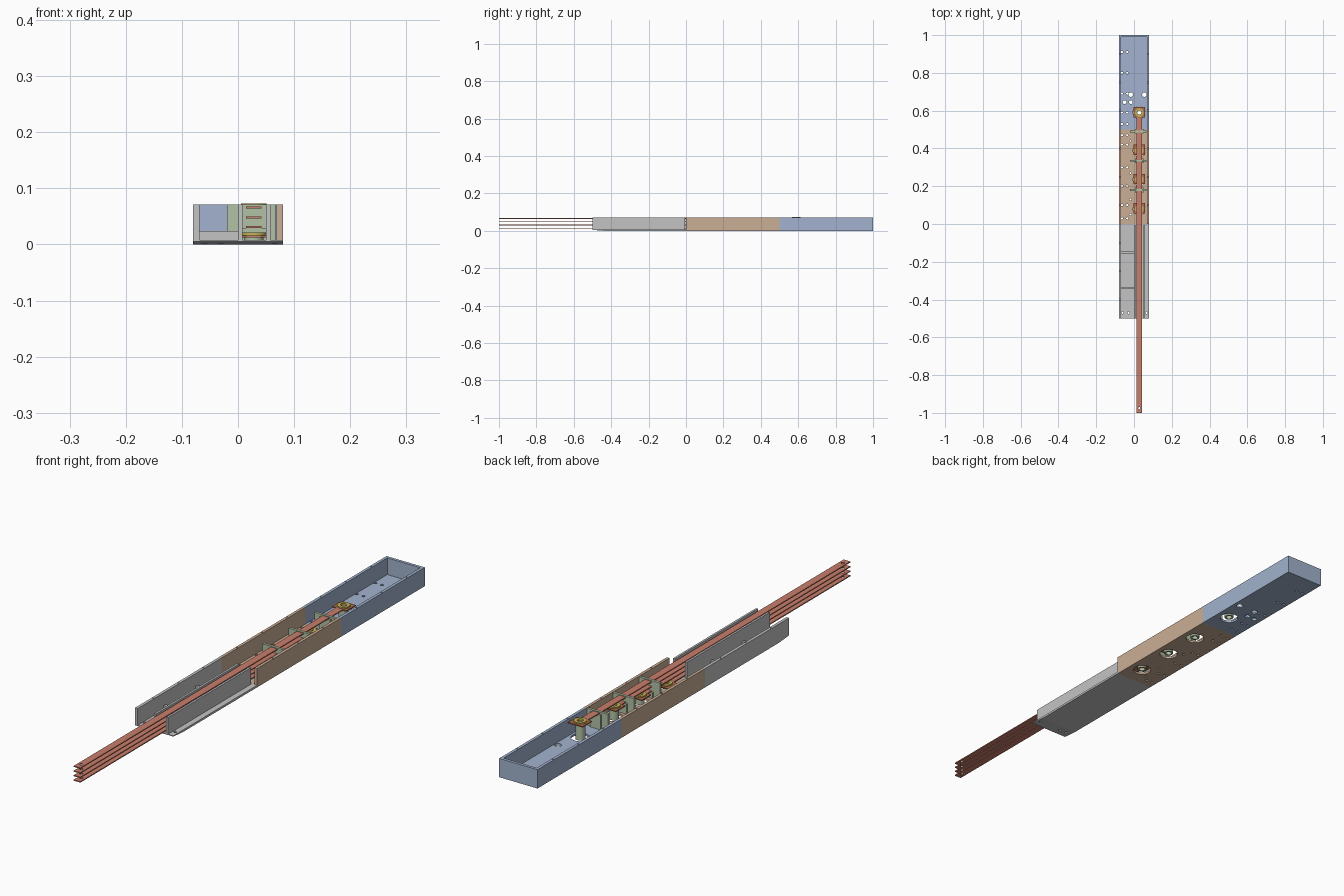
import bpy, bmesh
from mathutils import Matrix

cube = bpy.data.objects.get("Cube")
if cube:
    bpy.data.objects.remove(cube, do_unlink=True)


def material(name, *rgb):
    m = bpy.data.materials.new(name)
    m.use_nodes = True
    m.diffuse_color = (*rgb, 1)
    bsdf = next(n for n in m.node_tree.nodes if n.type == 'BSDF_PRINCIPLED')
    bsdf.inputs["Base Color"].default_value = (*rgb, 1)
    return m


GREY = material("light grey", .55, .55, .56)
TAN = material("tan", .59, .42, .30)
BLUE = material("pale blue", .36, .45, .62)
COPPER = material("copper red", .58, .21, .15)
BROWN = material("copper brown", .45, .15, .07)
GREEN = material("sage green", .45, .54, .38)
OLIVE = material("olive yellow", .55, .45, .10)


def finish(name, bm, mat):
    bmesh.ops.recalc_face_normals(bm, faces=bm.faces)
    mesh = bpy.data.meshes.new(name)
    bm.to_mesh(mesh)
    bm.free()
    if mat:
        mesh.materials.append(mat)
    ob = bpy.data.objects.new(name, mesh)
    bpy.context.collection.objects.link(ob)
    return ob


def add_box(bm, x, y, z):
    """Add a box given (min, max) pairs."""
    size = [b - a for a, b in (x, y, z)]
    mid = [(a + b) / 2 for a, b in (x, y, z)]
    bmesh.ops.create_cube(bm, size=1, matrix=Matrix.Translation(mid) @ Matrix.Diagonal((*size, 1)))


def boxes(name, mat, *parts):
    bm = bmesh.new()
    for p in parts:
        add_box(bm, *p)
    return finish(name, bm, mat)


def add_cyl(bm, x, y, z, r, sides=24):
    bmesh.ops.create_cone(bm, cap_ends=True, segments=sides, radius1=r, radius2=r,
                          depth=z[1] - z[0], matrix=Matrix.Translation((x, y, sum(z) / 2)))


def drill(ob, holes, z=(-.05, .15)):
    """Cut vertical holes (x, y, radius) through a part."""
    bm = bmesh.new()
    for x, y, r in holes:
        add_cyl(bm, x, y, z, r, 24 if r > .008 else 10)
    cutter = finish("hole_cutter", bm, None)
    cutter.hide_render = True
    mod = ob.modifiers.new("holes", 'BOOLEAN')
    mod.operation, mod.solver, mod.object = 'DIFFERENCE', 'EXACT', cutter
    graph = bpy.context.evaluated_depsgraph_get()
    result = bpy.data.meshes.new_from_object(ob.evaluated_get(graph))
    ob.modifiers.clear()
    ob.data = result
    bpy.data.objects.remove(cutter, do_unlink=True)


def tube(name, mat, x, y, z, r, inner):
    bm = bmesh.new()
    add_cyl(bm, x, y, z, r, 32)
    ob = finish(name, bm, mat)
    drill(ob, [(x, y, inner)])
    bpy.ops.object.select_all(action='DESELECT')
    ob.select_set(True)
    bpy.context.view_layer.objects.active = ob
    bpy.ops.object.shade_smooth_by_angle()


W, T, H, FLOOR = .08, .011, .071, .008
BAR_X = .028
TERMINALS = [.08, .236, .39, .59]
LEVELS = [.014, .031, .048, .066]

# Tray floors with mounting holes
small = [(x, y, .006) for y in (.03, .1, .2, .3, .42, .47, .53, .59, .69, .8, .91)
         for x in (-.064, -.036)]
small += [(-.018, y, .005) for y in (.05, .13, .27, .44)]
large = [(-.017, .685, .012), (.055, .685, .012), (-.05, .645, .01), (-.017, .645, .01)]
wells = [(BAR_X, y, .033) for y in TERMINALS]
all_holes = small + large + wells
for name, mat, y0, y1 in (("middle", TAN, 0, .5), ("rear", BLUE, .5, 1)):
    floor = boxes(name + "_floor", mat, ((-W, W), (y0, y1), (0, FLOOR)))
    drill(floor, [h for h in all_holes if y0 < h[1] < y1])

# Front floor with a raised leading edge
bm = bmesh.new()
profile = [(-.5, .005), (-.44, 0), (0, 0), (0, FLOOR), (-.5, FLOOR)]
face = bm.faces.new([bm.verts.new((-W, y, z)) for y, z in profile])
ext = bmesh.ops.extrude_face_region(bm, geom=[face])
bmesh.ops.translate(bm, vec=(2 * W, 0, 0),
                    verts=[v for v in ext["geom"] if isinstance(v, bmesh.types.BMVert)])
front_floor = finish("front_floor", bm, GREY)
drill(front_floor, [(x, -.47, .006) for x in (-.06, -.03, .066)])

# Tray side walls with small screw holes in the rim
right, left = (-W, -W + T), (W - T, W)
up = (FLOOR, H)
for name, mat, y0, y1, sides in (("front", GREY, -.5, 0, [right]),
                                 ("middle", TAN, 0, .5, [right, left]),
                                 ("rear", BLUE, .5, 1, [right, left])):
    for i, x in enumerate(sides):
        wall = boxes(f"{name}_wall_{i}", mat, (x, (y0, y1), up))
        drill(wall, [(sum(x) / 2, y0 + .1 + .15 * k, .003) for k in range(3)], (.06, .1))
boxes("rear_end_wall", BLUE, ((-W + T, W - T), (1 - T, 1), up))

# Inner duct walls and low cross ribs of the front section
for name, x in (("right", (0, .008)), ("left", (.05, .058))):
    boxes("duct_wall_" + name, GREY, (x, (-.5, -.005), up))
for i, y in enumerate((-.15, -.34)):
    boxes(f"cross_rib_{i}", GREY, ((-W + T, 0), (y - .005, y + .005), (FLOOR, .024)))

# Stacked busbars, each ending in a square terminal on a hollow post
for i, (y, z) in enumerate(zip(TERMINALS, LEVELS)):
    zr = (z - .002, z + .002)
    bar = boxes(f"busbar_{i}", COPPER, ((.014, .042), (-1, y - .025), zr))
    drill(bar, [(BAR_X, -.975, .006)])
    plate = boxes(f"terminal_plate_{i}", BROWN,
                  ((BAR_X - .03, BAR_X + .03), (y - .025, y + .03), zr))
    drill(plate, [(BAR_X, y, .011)])
    tube(f"terminal_ring_{i}", OLIVE, BAR_X, y, (z + .002, z + .007), .023, .011)
    tube(f"terminal_post_{i}", GREEN, BAR_X, y, (.003, z - .002), .017, .011)

# Insulating holders between the terminals
for i, y in enumerate((.18, .335, .49)):
    boxes(f"bar_holder_{i}", GREEN,
          ((-.02, .067), (y - .005, y + .005), (FLOOR, H)),
          ((.006, .05), (y - .012, y + .012), (FLOOR, LEVELS[i + 1] - .002)))
